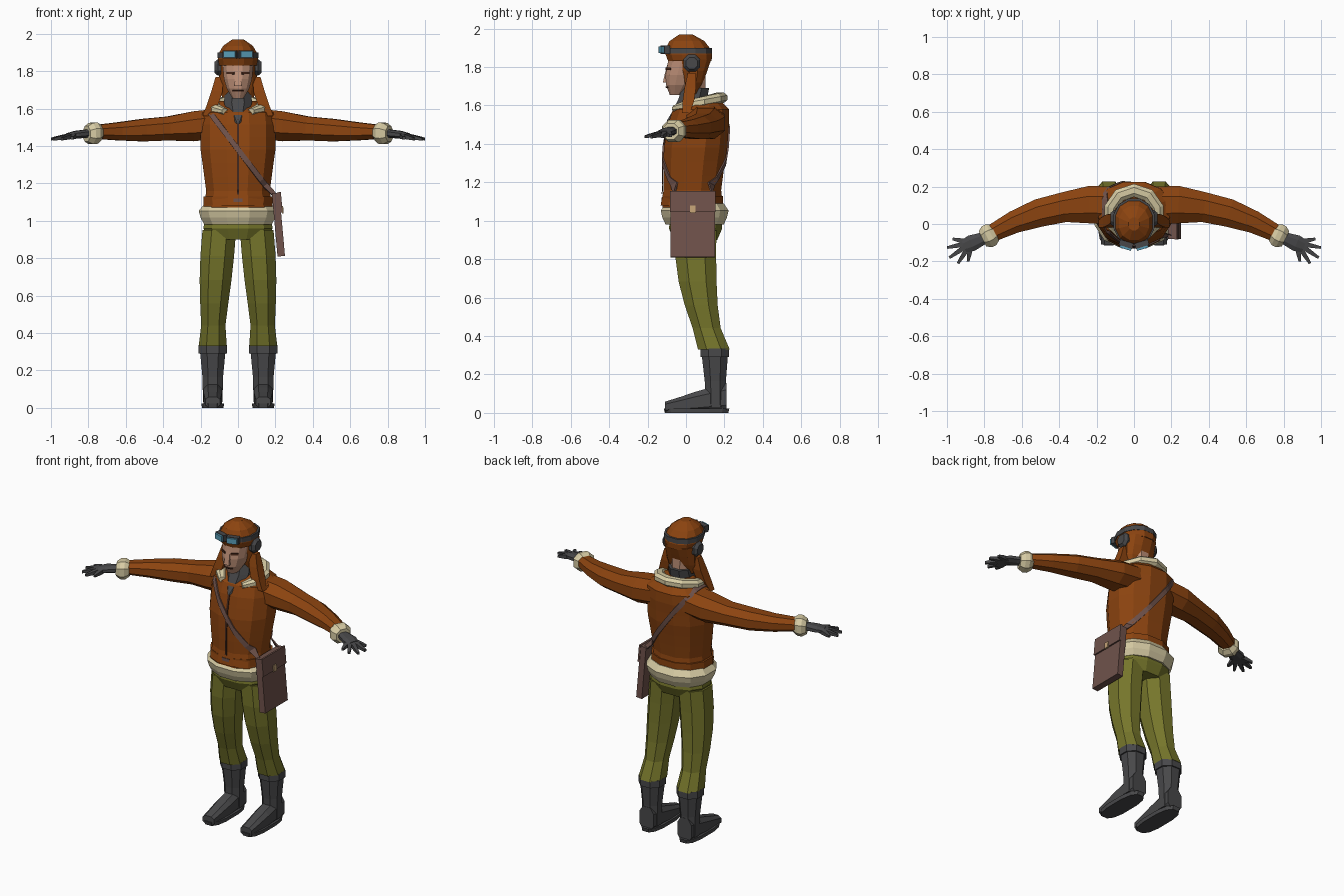
import bpy, bmesh
from math import cos, sin, pi, copysign
from mathutils import Vector, Matrix
from mathutils.bvhtree import BVHTree

cube = bpy.data.objects.get("Cube")
if cube:
    bpy.data.objects.remove(cube, do_unlink=True)


def material(name, *rgb):
    m = bpy.data.materials.new(name)
    m.use_nodes = True
    m.diffuse_color = (*rgb, 1)
    m.node_tree.nodes["Principled BSDF"].inputs["Base Color"].default_value = (*rgb, 1)
    return m


LEATHER = material("brown leather", .26, .057, .005)
SEAM = material("dark seam", .06, .02, .01)
FUR = material("cream fur", .68, .6, .37)
OLIVE = material("olive cloth", .18, .18, .024)
GREY = material("charcoal", .065, .065, .068)
SKIN = material("skin", .5, .27, .18)
BAG = material("satchel leather", .16, .085, .07)
LENS = material("blue lens", .1, .34, .48)
BRASS = material("brass", .55, .36, .18)


def finish(name, bm, mat):
    bmesh.ops.recalc_face_normals(bm, faces=bm.faces)
    mesh = bpy.data.meshes.new(name)
    bm.to_mesh(mesh)
    bm.free()
    mesh.materials.append(mat)
    ob = bpy.data.objects.new(name, mesh)
    bpy.context.collection.objects.link(ob)
    return ob


def line(start, end):
    return lambda t: Vector(start).lerp(Vector(end), t)


def bend(start, pull, end):
    return lambda t: line(start, pull)(t).lerp(line(pull, end)(t), t)


def tube(name, mat, path, widths, ratio=(1, 1), sides=8, power=2.2, flat=True, side=1):
    """Skin evenly spaced sections along a path. Depth is width times a ratio that
    runs from the first value to the last. Flat sections lie level; others stand
    across the path."""
    bm = bmesh.new()
    last = len(widths) - 1
    pts = [path(i / last) for i in range(last + 1)]
    fit = cos(pi / sides) if sides % 4 == 0 else 1
    loops = []
    for i, width in enumerate(widths):
        depth = width * (ratio[0] + (ratio[1] - ratio[0]) * i / last)
        u, v = Vector((1, 0, 0)), Vector((0, 1, 0))
        if not flat:
            along = pts[min(i + 1, last)] - pts[max(i - 1, 0)]
            u, v = Vector((-along.y, along.x, 0)).normalized(), Vector((0, 0, 1))
        loop = []
        for k in range(sides):
            a = 2 * pi * (k + .5) / sides
            c, s = [copysign(abs(w / fit) ** (2 / power), w) for w in (cos(a), sin(a))]
            p = pts[i] + u * c * width + v * s * depth
            loop.append(bm.verts.new((p.x * side, p.y, p.z)))
        loops.append(loop)
    for a, b in zip(loops, loops[1:]):
        for k in range(sides):
            j = (k + 1) % sides
            bm.faces.new((a[k], a[j], b[j], b[k]))
    bm.faces.new(loops[0])
    bm.faces.new(loops[-1])
    return finish(name, bm, mat)


def box(name, mat, loc, size, turn=0, axis='Z'):
    bm = bmesh.new()
    place = Matrix.Translation(loc) @ Matrix.Rotation(turn, 4, axis)
    bmesh.ops.create_cube(bm, size=1, matrix=place @ Matrix.Diagonal((*size, 1)))
    return finish(name, bm, mat)


def surface(ob):
    return BVHTree.FromPolygons([v.co for v in ob.data.vertices],
                                [tuple(p.vertices) for p in ob.data.polygons])


def project(tree, start, end, half, steps, face=-1):
    """Pairs of points along a line in (x, z), dropped onto a surface from one side."""
    start, end = Vector(start), Vector(end)
    across = (end - start).orthogonal().normalized() * half
    pairs = []
    for i in range(steps + 1):
        mid = start.lerp(end, i / steps)
        hits = [tree.ray_cast(Vector((q.x, face, q.y)), Vector((0, -face, 0)))[0]
                for q in (mid + across, mid - across)]
        if all(hits):
            pairs.append([h + Vector((0, face * .004, 0)) for h in hits])
    return pairs


def ribbon(name, mat, pairs, thick=.005):
    bm = bmesh.new()
    rows = [[bm.verts.new(p) for p in pair] for pair in pairs]
    for a, b in zip(rows, rows[1:]):
        bm.faces.new((a[0], a[1], b[1], b[0]))
    mod = finish(name, bm, mat).modifiers.new("thickness", 'SOLIDIFY')
    mod.thickness, mod.offset = thick, 0


def collar_curve(t):
    a = -1 + t * (pi + 2)
    return Vector((.13 * cos(a), .05 + .13 * sin(a), 1.61 + .03 * sin(a)))


# Jacket body, waistband, fur hem and collar
jacket = tube("jacket_body", LEATHER, bend((0, .03, 1.08), (0, .04, 1.4), (0, .09, 1.64)),
              [.18, .17, .18, .19, .2, .2, .2, .19, .1], (.9, .75), 12)
jacket_skin = surface(jacket)
tube("jacket_waistband", LEATHER, line((0, .035, 1.07), (0, .035, 1.13)),
     [.185, .185], (.85, .85), 12)
tube("fur_hem", FUR, line((0, .045, .98), (0, .045, 1.09)),
     [.18, .2, .21, .18], (.84, .84), 12)
tube("fur_collar", FUR, collar_curve, [.02] + [.035] * 7 + [.02], (.8, .8), flat=False)
ribbon("jacket_zip", SEAM, project(jacket_skin, (0, 1.14), (0, 1.54), .006, 9))
box("belt_buckle", BAG, (0, -.123, 1.1), (.05, .01, .04))

# Roll neck, neck and head
tube("roll_neck", GREY, bend((0, -.09, 1.52), (0, .05, 1.6), (0, .05, 1.69)),
     [.01, .055, .075, .07])
tube("neck", SKIN, line((0, .05, 1.6), (0, .04, 1.76)), [.055, .06])
head = tube("head", SKIN, line((0, -.05, 1.655), (0, .01, 1.86)),
            [.03, .06, .075, .08, .085], (1.15, 1.15), 12)
face = surface(head)
tube("nose", SKIN, line((0, -.1, 1.72), (0, -.09, 1.81)), [.02, .015, .008], sides=4)
ribbon("mouth", SEAM, project(face, (-.03, 1.695), (.03, 1.695), .003, 4))

# Flying helmet and goggle strap
tube("helmet_crown", LEATHER, line((0, .02, 1.83), (0, 0, 1.97)),
     [.1, .107, .1, .08, .03], (1.13, 1.13), 12)
tube("helmet_back", LEATHER, line((0, .035, 1.66), (0, .04, 1.84)),
     [.085, .1, .103, .104], (.35, .88), 12)
tube("goggle_strap", GREY, line((0, .014, 1.87), (0, .014, 1.9)), [.11, .11], (1.1, 1.1), 12)

# Parts that come in left and right pairs
for side, tag in ((1, "left_"), (-1, "right_")):
    # Eyes, goggles and helmet sides
    ribbon(tag + "eye", SEAM, project(face, (side * .02, 1.79), (side * .06, 1.79), .006, 3))
    box(tag + "goggle_frame", GREY, (side * .042, -.108, 1.89), (.075, .03, .042), side * .3)
    box(tag + "goggle_lens", LENS, (side * .043, -.12, 1.89), (.064, .03, .034), side * .3)
    tube(tag + "ear_cup", GREY, line((.09, .03, 1.82), (.125, .03, 1.82)),
         [.044, .044, .03], flat=False, side=side)
    tube(tag + "chin_flap", LEATHER, bend((.1, .03, 1.77), (.11, .02, 1.65), (.17, 0, 1.56)),
         [.02, .03, .03, .02], sides=4, side=side)

    # Sleeve, cuff and gloved hand
    tube(tag + "sleeve", LEATHER, bend((.1, .1, 1.52), (.45, .13, 1.48), (.77, -.055, 1.475)),
         [.1, .1, .08, .075, .06, .045], (.8, .8), flat=False, side=side)
    tube(tag + "fur_cuff", FUR, line((.74, -.045, 1.47), (.81, -.08, 1.465)),
         [.045, .062, .062, .045], (.92, .92), flat=False, side=side)
    tube(tag + "palm", GREY, line((.79, -.07, 1.468), (.91, -.12, 1.456)),
         [.03, .037, .044, .035], (.7, .35), flat=False, side=side)
    for k, digit in enumerate(("little", "ring", "middle", "index", "thumb")):
        a, reach = .2 - .4 * k, .142 - .01 * (k - 2) ** 2
        root = Vector((.87, -.1, 1.46))
        aim = Vector((cos(a), sin(a), -.17))
        tube(tag + digit + "_finger", GREY, line(root + aim * .02, root + aim * reach),
             [.013, .012, .007], sides=4, flat=False, side=side)

    # Trouser leg and boot
    tube(tag + "trouser_leg", OLIVE, bend((.1, .05, .95), (.13, .04, .6), (.135, .145, .33)),
         [.09, .09, .085, .075, .065, .075], (1.2, 1.1), side=side)
    tube(tag + "boot_shaft", GREY, line((.135, .155, .03), (.135, .15, .3)),
         [.052, .055, .068], side=side)
    tube(tag + "boot_cuff", GREY, line((.135, .15, .29), (.135, .15, .335)),
         [.075, .075], side=side)
    tube(tag + "boot_foot", GREY, line((.135, -.11, .03), (.135, .21, .08)),
         [.04, .045, .05, .05, .05], (.7, 1.5), power=2.8, flat=False, side=side)
    tube(tag + "boot_sole", GREY, line((.135, .055, 0), (.135, .055, .024)),
         [.058, .06], (2.85, 2.85), 12, 2.8, side=side)

# Trouser seat
tube("trouser_seat", OLIVE, line((0, .05, .9), (0, .05, 1.02)),
     [.15, .185, .175], (.75, .75), 12)

# Satchel hanging on the left hip
lean = -.09
box("satchel", BAG, (.216, .035, .98), (.04, .23, .34), lean, 'Y')
box("satchel_flap", BAG, (.228, .035, 1.1), (.012, .236, .11), lean, 'Y')
box("satchel_clasp", BRASS, (.238, .035, 1.06), (.01, .03, .04), lean, 'Y')


def hip(y):
    return [Vector((.2, y, 1.15)), Vector((.2, y, 1.12))]


# Strap from the satchel up the back, over the right shoulder and down the front
high, low = (-.155, 1.585), (.165, 1.165)
front, back = [project(jacket_skin, high, low, .014, 16, face) for face in (-1, 1)]
over = []
for y in (.13, .08, .03):
    tops = [jacket_skin.ray_cast(Vector((x, y, 3)), Vector((0, 0, -1)))[0]
            for x in (-.14, -.168)]
    over.append([p + Vector((0, 0, .005)) for p in tops])
ribbon("satchel_strap", BAG, [hip(.13)] + back[::-1] + over + front + [hip(-.06)], .008)
